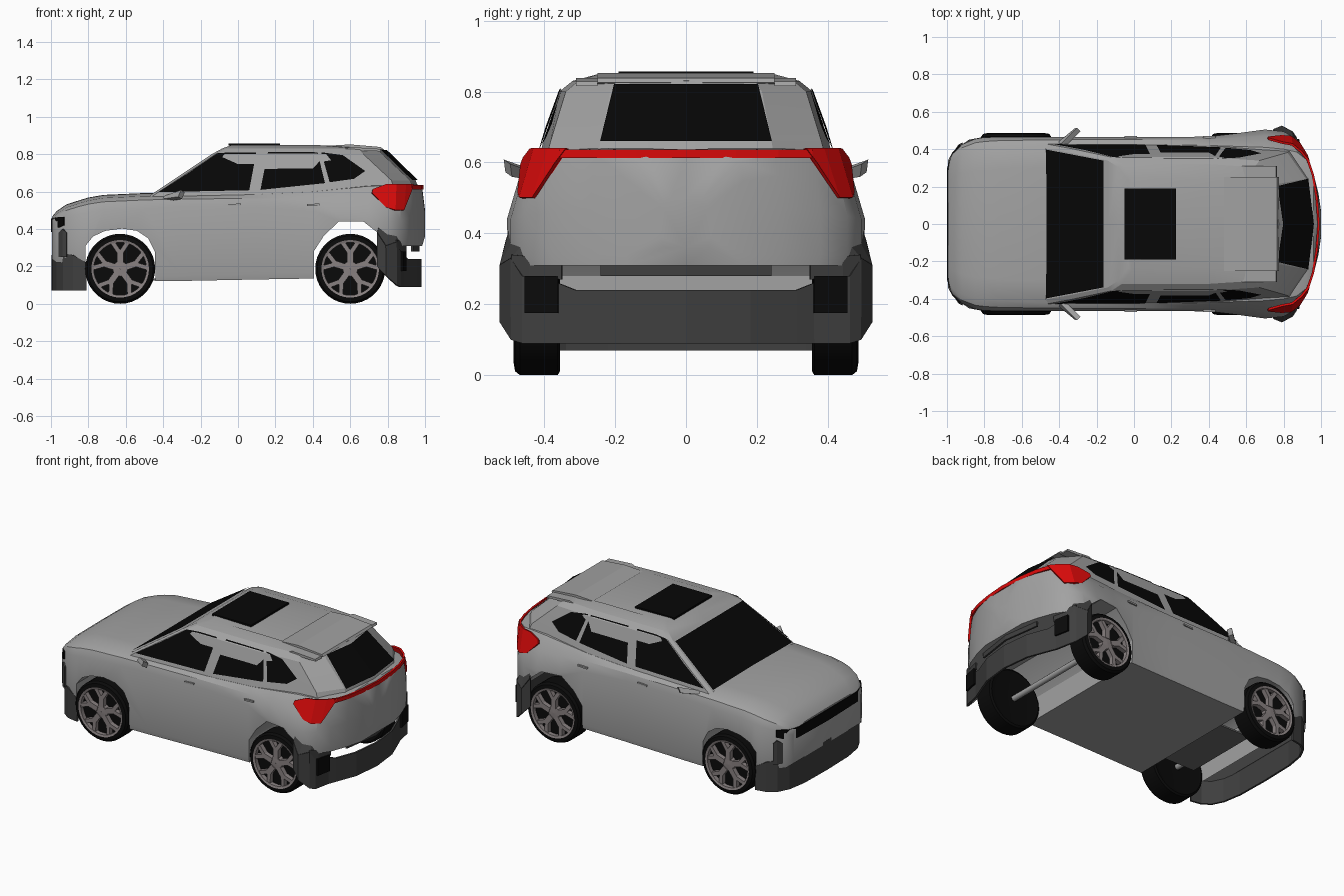
import bpy, bmesh, math

if "Cube" in bpy.data.objects:
    bpy.data.objects.remove(bpy.data.objects["Cube"])

def material(name, c):
    m = bpy.data.materials.new(name)
    m.diffuse_color = (*c, 1)
    m.use_nodes = True
    m.node_tree.nodes["Principled BSDF"].inputs["Base Color"].default_value = m.diffuse_color
    return m

PAINT = material("grey_paint", (0.36, 0.36, 0.36))
GLASS = material("black_glass", (0.002, 0.002, 0.002))
RUBBER = material("rubber", (0.003, 0.003, 0.003))
PLASTIC = material("dark_plastic", (0.05, 0.05, 0.05))
TRIM = material("floor_grey", (0.15, 0.15, 0.15))
RED = material("lamp_red", (0.7, 0.003, 0.003))
ALLOY = material("alloy", (0.25, 0.22, 0.22))

def mesh(name, verts, faces, mat=PAINT, smooth=None):
    me = bpy.data.meshes.new(name)
    me.from_pydata(verts, [], faces)
    bm = bmesh.new()
    bm.from_mesh(me)
    bmesh.ops.recalc_face_normals(bm, faces=bm.faces)
    bm.to_mesh(me)
    bm.free()
    ob = bpy.data.objects.new(name, me)
    bpy.context.collection.objects.link(ob)
    me.materials.append(mat)
    if smooth:
        select(ob)
        bpy.ops.object.shade_smooth_by_angle(angle=math.radians(smooth))
    return ob

def select(ob):
    bpy.ops.object.select_all(action='DESELECT')
    ob.select_set(True)
    bpy.context.view_layer.objects.active = ob

def loft(name, rings, mat=PAINT, smooth=None, wrap=False):
    """Skin closed rings; cap the ends, or wrap round to the first ring."""
    n, k = len(rings[0]), len(rings)
    faces = []
    for i in range(k if wrap else k - 1):
        a, b = i * n, (i + 1) % k * n
        faces += [(a + j, a + (j + 1) % n, b + (j + 1) % n, b + j) for j in range(n)]
    if not wrap:
        faces += [tuple(range(n)), tuple(range((k - 1) * n, k * n))]
    return mesh(name, [p for r in rings for p in r], faces, mat, smooth)

def prism(name, pts, lo, hi, axis='y', mat=PAINT):
    put = {'y': lambda p, h: (p[0], h, p[1]), 'z': lambda p, h: (p[0], p[1], h)}[axis]
    return loft(name, [[put(p, h) for p in pts] for h in (lo, hi)], mat)

def lathe(name, profile, cx, cz, side, mat, segs=36):
    rings = []
    for i in range(segs):
        a = math.tau * i / segs
        rings.append([(cx + r * math.cos(a), side * y, cz + r * math.sin(a)) for r, y in profile])
    return loft(name, rings, mat, 35, wrap=True)

def strip(name, low, high, mat, thick=0.012):
    """Thick ribbon between two rows of points."""
    f = [(2 * i, 2 * i + 2, 2 * i + 3, 2 * i + 1) for i in range(len(low) - 1)]
    ob = mesh(name, [p for pair in zip(low, high) for p in pair], f, mat)
    m = ob.modifiers.new("thickness", 'SOLIDIFY')
    m.thickness, m.offset = thick, 0

def wall(name, pts, mat, thick=0.012, both=True):
    """Upright ribbon through (x, y, z_low, z_high); centre-out paths are joined across y=0."""
    paths = [pts, [(x, -y, a, b) for x, y, a, b in pts]]
    if both:
        paths = [paths[1][:0:-1] + pts]
    for p in paths:
        strip(name, [(x, y, a) for x, y, a, b in p], [(x, y, b) for x, y, a, b in p], mat, thick)

# Lower body: sections along the length (x, half width, bottom, shoulder, top, top half width)
stations = [
    (-0.995, .34, .24, .42, .465, .31), (-0.97, .385, .22, .44, .495, .345), (-0.92, .425, .22, .46, .53, .375),
    (-0.85, .455, .22, .48, .553, .395), (-0.80, .463, .13, .49, .568, .40), (-0.72, .465, .13, .50, .582, .41),
    (-0.50, .465, .12, .51, .592, .42), (-0.30, .465, .122, .52, .592, .425), (0.1, .465, .13, .52, .60, .425),
    (0.40, .467, .135, .50, .615, .42), (0.55, .485, .14, .46, .63, .415), (0.70, .505, .14, .44, .645, .41),
    (0.80, .495, .31, .44, .648, .40), (0.87, .455, .31, .45, .645, .385), (0.92, .38, .31, .46, .643, .345),
    (0.96, .27, .31, .47, .638, .25), (0.985, .17, .31, .46, .62, .15), (1.0, .07, .36, .44, .50, .06)]
rings = []
for x, w, zb, zs, zt, wt in stations:
    half = [(w - .006, zb), (w, zb + .03), (w, zs), (w - (w - wt) * .35, zs + (zt - zs) * .55),
            (wt, zt - .016), (wt * .72, zt - .002)]
    ring = [(0, zb)] + half + [(0, zt)] + [(-y, z) for y, z in half[::-1]]
    rings.append([(x, y, z) for y, z in ring])
body = loft("lower_body", rings)

# Wheel arches cut right through
arches = [
    [(-.815, -.1), (-.815, .31), (-.775, .36), (-.71, .39), (-.62, .402), (-.54, .39), (-.48, .35), (-.445, .28), (-.435, -.1)],
    [(.405, -.1), (.405, .28), (.46, .365), (.54, .44), (.67, .44), (.74, .385), (.79, .33), (.82, .29), (.82, -.1)]]
for pts in arches:
    cutter = prism("arch_cutter", pts, -.8, .8)
    cutter.hide_render = True
    select(body)
    m = body.modifiers.new("arch", 'BOOLEAN')
    m.operation, m.solver, m.object = 'DIFFERENCE', 'EXACT', cutter
    bpy.ops.object.modifier_apply(modifier=m.name)
    bpy.data.objects.remove(cutter)
select(body)
bpy.ops.object.shade_smooth_by_angle(angle=math.radians(28))
prism("front_floor", [(-.66, -.25), (-.43, -.25), (-.43, .25), (-.66, .25)], .125, .135, 'z', TRIM)

# Cabin: plan outlines stacked upward (z, front x, rear x, half width)
levels = [(.56, -.50, .985, .43), (.66, -.35, .95, .402), (.80, -.14, .80, .357), (.83, -.085, .775, .32), (.85, -.03, .73, .245)]
rings = []
for z, xf, xr, w in levels:
    half = [(xf, .95 * w), (xf + .02, w), (.4, w), (xr - .13, .95 * w), (xr - .03, .6 * w)]
    ring = [(xf, 0)] + half + [(xr, 0)] + [(x, -y) for x, y in half[::-1]]
    rings.append([(x, y, z if x < .6 else min(z, .838)) for x, y in ring])
loft("cabin", rings, smooth=20)

def at(z):
    """Front x, rear x and half width of the cabin at height z."""
    for a, b in zip(levels, levels[1:]):
        if z <= b[0]:
            t = (z - a[0]) / (b[0] - a[0])
            return [a[i] + (b[i] - a[i]) * t for i in (1, 2, 3)]

def cabin_y(x, z):
    _, xr, w = at(z)
    return w * (1 - .05 * min(1, max(0, (x - .4) / (xr - .53)))) + .007

# Side glass
windows = {
    "front_door_glass": [(-.425, .597), (.06, .607), (.098, .81), (-.03, .81), (-.11, .805), (-.265, .70)],
    "rear_door_glass": [(.12, .609), (.465, .645), (.425, .81), (.16, .812)],
    "quarter_glass": [(.49, .65), (.62, .668), (.68, .71), (.56, .795), (.445, .81)]}
for name, pts in windows.items():
    for s in (1, -1):
        mesh(name, [(x, s * cabin_y(x, z), z) for x, z in pts], [tuple(range(len(pts)))], GLASS)

# Windscreen and rear window
v = []
for z in (.585, .79):
    xf, _, w = at(z)
    v += [(xf - .007, -.94 * w, z + .005), (xf - .007, .94 * w, z + .005)]
mesh("windscreen", v, [(0, 1, 3, 2)], GLASS)
v = []
for z in (.655, .815):
    _, xr, w = at(z)
    v += [(xr - .02, -.6 * w, z + .006), (xr + .01, 0, z + .006), (xr - .02, .6 * w, z + .006)]
mesh("rear_window", v, [(0, 1, 4, 3), (1, 2, 5, 4)], GLASS)

# Roof details
prism("sunroof", [(-.05, -.19), (.225, -.19), (.225, .19), (-.05, .19)], .845, .857, 'z', GLASS)
prism("roof_spoiler", [(.48, .845), (.60, .852), (.765, .838), (.775, .825), (.60, .815)], -.25, .25)
for s in (1, -1):
    prism("spoiler_wing", [(.55, .82), (.60, .838), (.76, .828), (.765, .815)], s * .25, s * .31)

# Mirrors and door handles
for s in (1, -1):
    strip("door_mirror", [(-.40, s * .425, .553), (-.31, s * .50, .566)], [(-.38, s * .42, .572), (-.295, s * .505, .602)], PAINT, .03)
    for x in (-.02, .40):
        prism("door_handle", [(x - .03, .523), (x + .035, .526), (x + .035, .536), (x - .03, .533)], s * .44, s * .47)

# Front end
wall("grille", [(-.996, 0, .385, .455), (-.994, .30, .39, .455), (-.968, .378, .40, .462), (-.93, .42, .42, .465)], GLASS, .01)
wall("front_bumper", [(-.99, 0, .07, .26), (-.985, .22, .07, .26), (-.965, .34, .07, .265), (-.93, .41, .07, .27),
                      (-.88, .445, .07, .26), (-.81, .458, .07, .22)], PLASTIC)
wall("bumper_corner_trim", [(-.975, .36, .25, .36), (-.935, .42, .25, .40), (-.915, .43, .25, .38)], PLASTIC, both=False)

# Rear end
wall("rear_bumper", [(.975, 0, .09, .24), (.955, .18, .09, .24), (.905, .31, .09, .24), (.885, .36, .09, .26),
                     (.865, .46, .09, .28), (.845, .49, .10, .33), (.79, .52, .15, .31), (.745, .50, .20, .38)], PLASTIC)
wall("bumper_vent", [(.896, .36, .175, .28), (.877, .455, .175, .28)], RUBBER, both=False)
wall("bumper_upper_arm", [(.895, .35, .27, .32), (.87, .44, .28, .335), (.845, .49, .26, .34)], PLASTIC, both=False)
for s in (1, -1):
    strip("bumper_shoulder", [(.87, s * .44, .33), (.845, s * .49, .33), (.79, s * .522, .31), (.745, s * .505, .38)],
          [(.875, s * .43, .35), (.845, s * .465, .36), (.80, s * .49, .37), (.75, s * .495, .41)], PLASTIC, .008)
    # Tail lamp leaning in with the body side
    strip("tail_lamp", [(.715, s * .462, .592), (.79, s * .47, .515), (.84, s * .466, .50), (.885, s * .43, .50), (.925, s * .365, .60)],
          [(.72, s * .455, .612), (.79, s * .435, .638), (.845, s * .425, .64), (.895, s * .385, .64), (.935, s * .335, .64)], RED)
wall("rear_valance", [(.965, 0, .28, .32), (.93, .24, .28, .315)], PLASTIC)
wall("light_bar", [(.987, 0, .612, .636), (.977, .14, .612, .636), (.957, .26, .612, .636), (.925, .355, .612, .636)], RED)

# Wheels and axles
tyre = [(.02, .36), (.15, .36), (.175, .355), (.187, .362), (.187, .468), (.176, .482), (.153, .486), (.15, .445), (.02, .445)]
spoke = [(.03, -.017), (.085, -.017), (.143, -.056), (.149, -.032), (.102, 0), (.149, .032), (.143, .056), (.085, .017), (.03, .017)]
for cx in (-.63, .60):
    cz = .187
    for s in (1, -1):
        lathe("tyre", tyre, cx, cz, s, RUBBER)
        lathe("rim", [(.141, .455), (.154, .455), (.154, .487), (.141, .483)], cx, cz, s, ALLOY)
        lathe("hub", [(.001, .44), (.042, .44), (.04, .474), (.001, .476)], cx, cz, s, ALLOY, 20)
        for k in range(5):
            a = math.tau * k / 5 + math.pi / 2
            c, d = math.cos(a), math.sin(a)
            prism("spoke", [(cx + r * c - t * d, cz + r * d + t * c) for r, t in spoke], s * .45, s * .479, mat=ALLOY)
    lathe("axle", [(.001, -.37), (.018, -.37), (.018, .37), (.001, .37)], cx, cz, 1, PAINT, 12)
